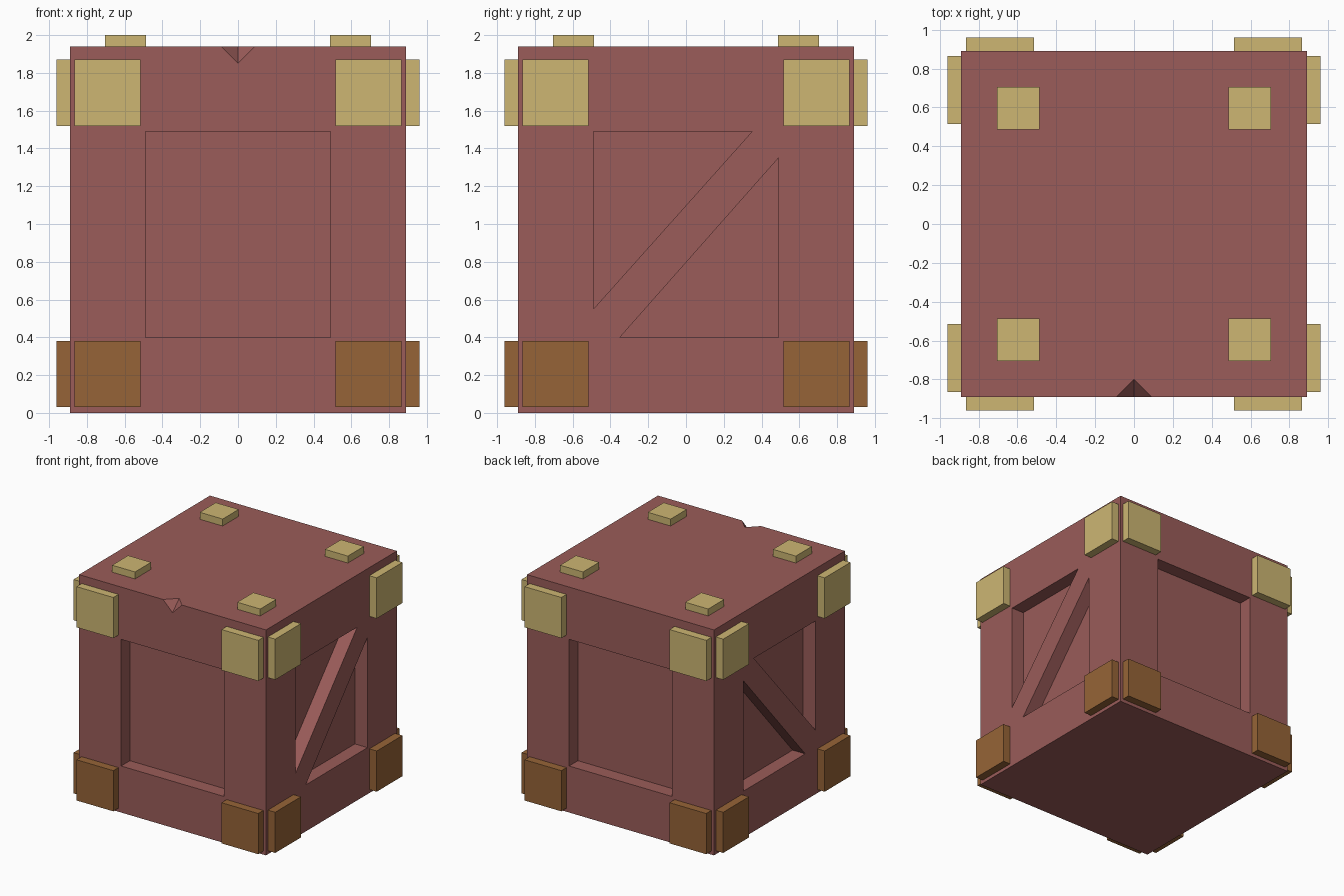
import bpy, bmesh
from mathutils import Vector

if "Cube" in bpy.data.objects:
    bpy.data.objects.remove(bpy.data.objects["Cube"])

W, H = 0.89, 1.94      # body half width and height
OUT = 0.96             # outer face of the side plates
DEPTH = 0.12           # panel recess depth


def material(name, rgb):
    m = bpy.data.materials.new(name)
    m.diffuse_color = (*rgb, 1)
    m.use_nodes = True
    m.node_tree.nodes["Principled BSDF"].inputs["Base Color"].default_value = m.diffuse_color
    return m


RED = material("dark red paint", (0.325, 0.107, 0.100))
GOLD = material("pale gold", (0.61, 0.468, 0.171))
BROWN = material("brown", (0.305, 0.127, 0.038))


def hull(bm, points):
    verts = [bm.verts.new(p) for p in points]
    bmesh.ops.convex_hull(bm, input=verts)


def box(bm, a, b):
    hull(bm, [(x, y, z) for x in (a[0], b[0]) for y in (a[1], b[1]) for z in (a[2], b[2])])


def finish(bm, name, mat):
    bmesh.ops.dissolve_limit(bm, angle_limit=0.01, verts=bm.verts[:], edges=bm.edges[:])
    bmesh.ops.recalc_face_normals(bm, faces=bm.faces[:])
    me = bpy.data.meshes.new(name)
    bm.to_mesh(me)
    bm.free()
    me.materials.append(mat)
    ob = bpy.data.objects.new(name, me)
    bpy.context.collection.objects.link(ob)
    return ob


# Crate body
bm = bmesh.new()
box(bm, (-W, -W, 0), (W, W, H))
body = finish(bm, "crate_body", RED)

# Recess cutters: square panels front and back, two triangles on each side
bm = bmesh.new()
upper = [(-0.49, 0.55), (-0.49, 1.49), (0.35, 1.49)]
lower = [(-0.35, 0.40), (0.49, 0.40), (0.49, 1.35)]
for s in (-1, 1):
    box(bm, (-0.49, s * (W - DEPTH), 0.40), (0.49, s * 1.1, 1.49))
    for tri in (upper, lower):
        hull(bm, [(s * d, y, z) for d in (W - DEPTH, 1.1) for y, z in tri])
# Pointed nick in the front top edge
r = 0.09
nick = Vector((0, -W, H))
hull(bm, [nick + s * r * Vector(v) for s in (-1, 1)
          for v in ((1, 0, 0), (0, 1, 0), (0, 0, 1))])
cutter = finish(bm, "recess_cutter", RED)
cutter.hide_render = True

mod = body.modifiers.new("recesses", "BOOLEAN")
mod.operation = "DIFFERENCE"
mod.solver = "EXACT"
mod.object = cutter
bpy.context.view_layer.objects.active = body
bpy.ops.object.modifier_apply(modifier=mod.name)
bpy.data.objects.remove(cutter)


# Corner plates on all four sides
def plates(name, z0, z1, mat):
    bm = bmesh.new()
    for s in (-1, 1):
        for t in (-1, 1):
            box(bm, (t * 0.515, s * W, z0), (t * 0.865, s * OUT, z1))
            box(bm, (s * W, t * 0.515, z0), (s * OUT, t * 0.865, z1))
    finish(bm, name, mat)


plates("upper_corner_plates", 1.52, 1.87, GOLD)
plates("lower_corner_plates", 0.03, 0.38, BROWN)

# Lid pads
bm = bmesh.new()
for s in (-1, 1):
    for t in (-1, 1):
        box(bm, (s * 0.487, t * 0.487, H), (s * 0.705, t * 0.705, 2.0))
finish(bm, "lid_pads", GOLD)
